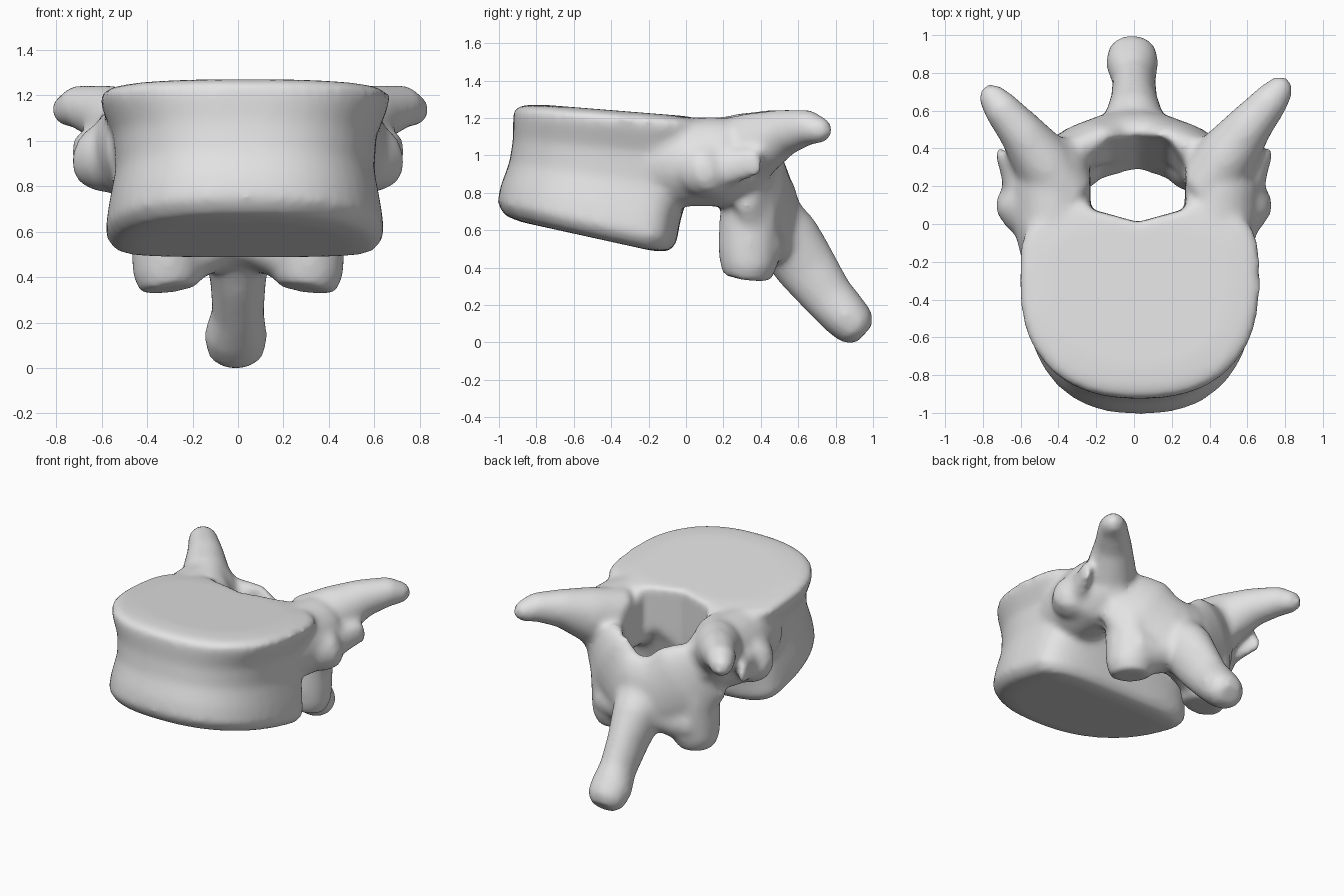
import bpy, math
from mathutils import Vector

cube = bpy.data.objects.get("Cube")
if cube:
    bpy.data.objects.remove(cube, do_unlink=True)

bone = bpy.data.materials.new("bone_grey")
bone.use_nodes = True
COLOUR = (0.77, 0.77, 0.77, 1)
bone.diffuse_color = COLOUR
bone.node_tree.nodes["Principled BSDF"].inputs["Base Color"].default_value = COLOUR
parts = []


def skin(name, rings):
    """Closed loft through rings that share one point count."""
    n = len(rings[0])
    verts = [p for ring in rings for p in ring]
    faces = [(k * n + i, k * n + (i + 1) % n, (k + 1) * n + (i + 1) % n, (k + 1) * n + i)
             for k in range(len(rings) - 1) for i in range(n)]
    faces += [tuple(reversed(range(n))), tuple(range(len(verts) - n, len(verts)))]
    mesh = bpy.data.meshes.new(name)
    mesh.from_pydata(verts, [], faces)
    obj = bpy.data.objects.new(name, mesh)
    bpy.context.collection.objects.link(obj)
    return obj


def limb(name, path, up=(0, 0, 1), side=1, shift=(0, 0, 0), n=20):
    """Elliptical sections (x, y, z, half width, half height) along a path."""
    centres = [Vector(p[:3]) for p in path]
    rings = []
    for k, (c, p) in enumerate(zip(centres, path)):
        along = (centres[min(k + 1, len(path) - 1)] - centres[max(k - 1, 0)]).normalized()
        across = along.cross(Vector(up)).normalized()
        rise = across.cross(along)
        ring = []
        for i in range(n):
            a = math.tau * i / n
            v = c + across * p[3] * math.cos(a) + rise * p[4] * math.sin(a)
            ring.append(Vector((v.x * side, v.y, v.z)) + Vector(shift))
        rings.append(ring if side > 0 else ring[::-1])
    parts.append(skin(name, rings))


def body_ring(z, slope, hx, front, back, n=48):
    """Kidney outline, rounded in front and squarer behind, on a tilted plane."""
    ring = []
    for i in range(n):
        a = math.tau * i / n
        c, s = math.cos(a), math.sin(a)
        e = 2 / 2.4 if s < 0 else 2 / 3.6
        x = hx * math.copysign(abs(c) ** e, c)
        reach = back + 0.3 if s > 0 else -0.3 - front
        y = -0.3 + reach * math.copysign(abs(s) ** e, s)
        ring.append(Vector((x + 0.03, y, z + slope * (y + 0.5))))
    return ring


# Vertebral body: waisted drum with rims
parts.append(skin("body", [body_ring(*r) for r in (
    (0.565, -0.22, 0.48, -0.88, -0.18), (0.58, -0.22, 0.57, -0.97, -0.09),
    (0.64, -0.22, 0.615, -1.01, -0.05), (0.75, -0.2, 0.6, -0.99, -0.03),
    (0.9, -0.15, 0.57, -0.945, 0.02), (1.05, -0.1, 0.58, -0.925, 0.09),
    (1.17, -0.08, 0.63, -0.925, 0.12), (1.22, -0.08, 0.64, -0.92, 0.12),
    (1.245, -0.08, 0.59, -0.87, 0.1), (1.255, -0.08, 0.48, -0.76, 0))]))

for side, label, move in ((1, "left", (0.02, 0.03, 0)), (-1, "right", (0, -0.01, 0))):
    # Pedicle joining body and arch
    limb(label + "_pedicle", [(0.42, -0.25, 0.98, 0.17, 0.2), (0.43, 0, 0.97, 0.22, 0.24),
         (0.44, 0.2, 0.97, 0.22, 0.24), (0.42, 0.36, 0.98, 0.17, 0.19),
         (0.4, 0.45, 0.97, 0.1, 0.11)], side=side, shift=(0.01, 0, 0))
    # Transverse process sweeping out and back
    limb(label + "_transverse_process", [(0.36, 0.16, 1.0, 0.17, 0.2),
         (0.49, 0.35, 1.06, 0.16, 0.18), (0.6, 0.5, 1.13, 0.12, 0.125),
         (0.71, 0.63, 1.155, 0.095, 0.095), (0.765, 0.7, 1.13, 0.07, 0.07),
         (0.785, 0.725, 1.1, 0.03, 0.035)], side=side, shift=move)
    # Ragged side facet
    limb(label + "_side_facet", [(0.5, 0.1, 0.93, 0.2, 0.16), (0.62, 0.12, 0.93, 0.16, 0.15),
         (0.67, 0.15, 0.93, 0.11, 0.12), (0.7, 0.17, 0.94, 0.05, 0.05)], side=side)
    limb(label + "_facet_spur", [(0.6, 0.15, 0.93, 0.09, 0.12), (0.66, 0.28, 0.95, 0.05, 0.09),
         (0.705, 0.37, 0.97, 0.03, 0.08), (0.71, 0.4, 0.98, 0.02, 0.05)], side=side)
    # Lamina: plate from pedicle to midline, with a thicker lower edge
    limb(label + "_lamina", [(0.4, 0.35, 0.9, 0.1, 0.22), (0.28, 0.41, 0.79, 0.12, 0.29),
         (0.12, 0.46, 0.7, 0.13, 0.26), (-0.06, 0.48, 0.68, 0.13, 0.25)], side=side)
    limb(label + "_lamina_base", [(0.34, 0.36, 0.53, 0.15, 0.15), (0.2, 0.39, 0.53, 0.15, 0.14),
         (0.08, 0.43, 0.57, 0.17, 0.13), (-0.06, 0.44, 0.58, 0.18, 0.12)], side=side)
    # Lower articular process
    limb(label + "_lower_facet", [(0.36, 0.34, 0.9, 0.12, 0.13), (0.34, 0.34, 0.7, 0.13, 0.16),
         (0.31, 0.335, 0.52, 0.16, 0.165), (0.31, 0.335, 0.42, 0.155, 0.155),
         (0.3, 0.325, 0.35, 0.13, 0.13)], up=(0, 1, 0), side=side)

# Spinous process, drooping with a knobbed tip
limb("spinous_process", [(0, 0.45, 0.72, 0.18, 0.14), (0, 0.54, 0.56, 0.16, 0.18),
     (0, 0.65, 0.4, 0.125, 0.165), (0, 0.76, 0.25, 0.115, 0.14),
     (-0.01, 0.85, 0.15, 0.14, 0.13), (-0.01, 0.915, 0.085, 0.13, 0.115),
     (-0.01, 0.955, 0.05, 0.08, 0.07)])


def canal_ring(z, front, back, half):
    """Arch-shaped section of the canal."""
    outline = ((-half, front + 0.07), (0, front), (half, front + 0.07), (half, back - 0.18),
               (half * 0.65, back - 0.05), (0, back), (-half * 0.65, back - 0.05), (-half, back - 0.18))
    return [Vector((x + 0.02, y, z)) for x, y in outline]


# Canal cutter, leaning forward towards the bottom
canal = skin("canal_cutter", [canal_ring(0.2, -0.01, 0.26, 0.23), canal_ring(0.5, 0, 0.28, 0.24),
                              canal_ring(0.92, 0.01, 0.47, 0.25), canal_ring(1.4, 0.01, 0.6, 0.26)])
canal.hide_render = True

# Fuse everything into one smooth bone
bpy.ops.object.select_all(action="DESELECT")
for part in parts:
    part.select_set(True)
bone_obj = parts[0]
bpy.context.view_layer.objects.active = bone_obj
bpy.ops.object.join()
bone_obj.name = "vertebra"


def remesh(size):
    mod = bone_obj.modifiers.new("fuse", "REMESH")
    mod.mode = "VOXEL"
    mod.voxel_size = size


remesh(0.018)
cut = bone_obj.modifiers.new("canal", "BOOLEAN")
cut.operation = "DIFFERENCE"
cut.object = canal
remesh(0.018)
smooth = bone_obj.modifiers.new("soften", "SMOOTH")
smooth.factor = 0.5
smooth.iterations = 14
bpy.context.view_layer.update()
graph = bpy.context.evaluated_depsgraph_get()
mesh = bpy.data.meshes.new_from_object(bone_obj.evaluated_get(graph))
bone_obj.modifiers.clear()
bone_obj.data = mesh
bpy.data.objects.remove(canal, do_unlink=True)

# Settle on the ground
low = min(v.co.z for v in mesh.vertices)
for v in mesh.vertices:
    v.co.z -= low
mesh.materials.clear()
mesh.materials.append(bone)
mesh.shade_smooth()
